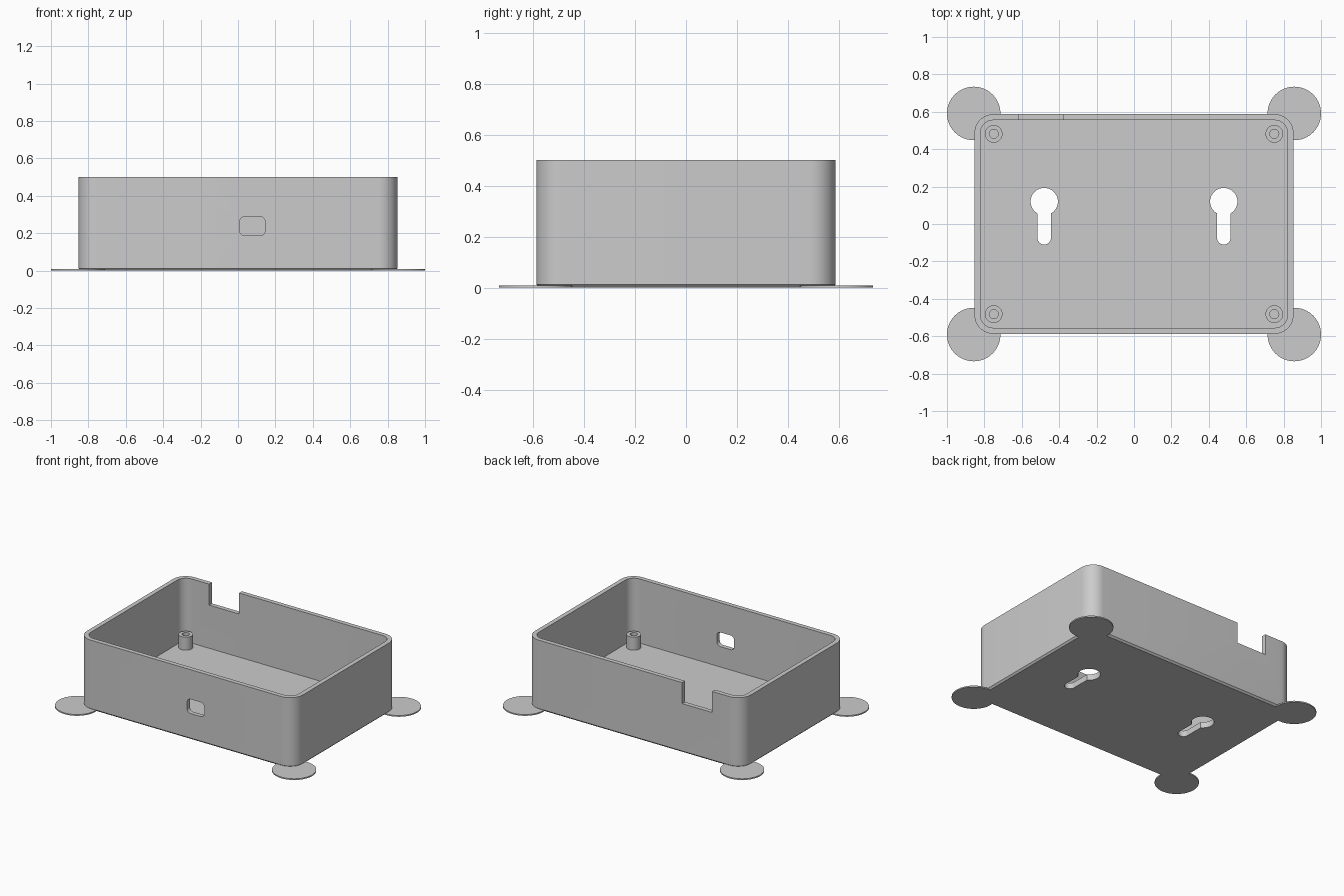
import bpy
import bmesh
from math import pi, cos, sin, asin, radians
from mathutils import Matrix

cube = bpy.data.objects.get("Cube")
if cube:
    bpy.data.objects.remove(cube, do_unlink=True)

# Single plain grey plastic
GREY = (0.6, 0.6, 0.6, 1.0)
plastic = bpy.data.materials.new("grey_plastic")
plastic.use_nodes = True
plastic.diffuse_color = GREY
plastic.node_tree.nodes["Principled BSDF"].inputs["Base Color"].default_value = GREY

HALF_X, HALF_Y, HEIGHT = 0.853, 0.587, 0.5
WALL, FLOOR, CORNER, CHAMFER = 0.032, 0.042, 0.1, 0.012


def arc(cx, cy, r, start, end, n=12):
    return [(cx + r * cos(start + (end - start) * i / n),
             cy + r * sin(start + (end - start) * i / n)) for i in range(n + 1)]


def circle(cx, cy, r, n=64):
    return arc(cx, cy, r, 0, 2 * pi, n)[:-1]


def rounded_rect(hx, hy, r, cx=0, cy=0):
    pts = []
    for k, (sx, sy) in enumerate([(1, 1), (-1, 1), (-1, -1), (1, -1)]):
        pts += arc(cx + sx * (hx - r), cy + sy * (hy - r), r, k * pi / 2, (k + 1) * pi / 2)
    return pts


def loft(name, rings, closed=False, matrix=None):
    """Skin matching outlines, each given as (points, z); cap or join the ends."""
    bm = bmesh.new()
    loops = [[bm.verts.new((x, y, z)) for x, y in pts] for pts, z in rings]
    pairs = list(zip(loops, loops[1:]))
    if closed:
        pairs.append((loops[-1], loops[0]))
    else:
        bm.faces.new(loops[0])
        bm.faces.new(loops[-1])
    for a, b in pairs:
        for i in range(len(a)):
            j = (i + 1) % len(a)
            bm.faces.new((a[i], a[j], b[j], b[i]))
    if matrix:
        bm.transform(matrix)
    bmesh.ops.recalc_face_normals(bm, faces=bm.faces)
    mesh = bpy.data.meshes.new(name)
    bm.to_mesh(mesh)
    bm.free()
    mesh.materials.append(plastic)
    obj = bpy.data.objects.new(name, mesh)
    bpy.context.collection.objects.link(obj)
    return obj


def activate(obj):
    bpy.ops.object.select_all(action='DESELECT')
    obj.select_set(True)
    bpy.context.view_layer.objects.active = obj


def smooth(obj):
    activate(obj)
    bpy.ops.object.shade_smooth_by_angle(angle=radians(30))


def cut(obj, cutter):
    cutter.hide_render = True
    mod = obj.modifiers.new("cut", 'BOOLEAN')
    mod.operation = 'DIFFERENCE'
    mod.solver = 'EXACT'
    mod.object = cutter
    activate(obj)
    bpy.ops.object.modifier_apply(modifier=mod.name)
    bpy.data.objects.remove(cutter, do_unlink=True)


def shell_ring(inset, z):
    return rounded_rect(HALF_X - inset, HALF_Y - inset, CORNER - inset), z


# Open tray with chamfered underside
case = loft("case_shell", [shell_ring(CHAMFER, 0), shell_ring(0, CHAMFER),
                           shell_ring(0, HEIGHT), shell_ring(WALL, HEIGHT),
                           shell_ring(WALL, FLOOR)])

# Keyhole wall-mount slots through the floor
for side in (-1, 1):
    x, head, slot = side * 0.48, 0.073, 0.036
    a = asin(slot / head)
    outline = arc(x, 0.12, head, a - pi / 2, 3 * pi / 2 - a, 40)
    outline += arc(x, -0.074, slot, pi, 2 * pi, 16)
    cut(case, loft("keyhole_cutter", [(outline, -0.1), (outline, 0.1)]))

# Rounded cable port in the front wall
upright = Matrix.Rotation(pi / 2, 4, 'X')
port = rounded_rect(0.068, 0.051, 0.028, 0.077, 0.238)
cut(case, loft("port_cutter", [(port, 0.5), (port, 0.7)], matrix=upright))

# Open notch in the back rim
notch = [(-0.617, 0.35), (-0.38, 0.35), (-0.38, 0.6), (-0.617, 0.6)]
cut(case, loft("notch_cutter", [(notch, -0.7), (notch, -0.5)], matrix=upright))
smooth(case)

# Screw posts inside and thin round pads outside, one per corner
for sx, x_name in ((-1, "right"), (1, "left")):
    for sy, y_name in ((-1, "front"), (1, "back")):
        cx, cy = sx * 0.75, sy * 0.482
        outer, bore = circle(cx, cy, 0.047), circle(cx, cy, 0.024)
        smooth(loft(f"screw_post_{y_name}_{x_name}",
                    [(outer, FLOOR - 0.01), (outer, 0.135), (bore, 0.135), (bore, FLOOR - 0.01)],
                    closed=True))
        pad = circle(sx * 0.857, sy * 0.591, 0.143)
        smooth(loft(f"corner_pad_{y_name}_{x_name}", [(pad, 0), (pad, 0.009)]))
